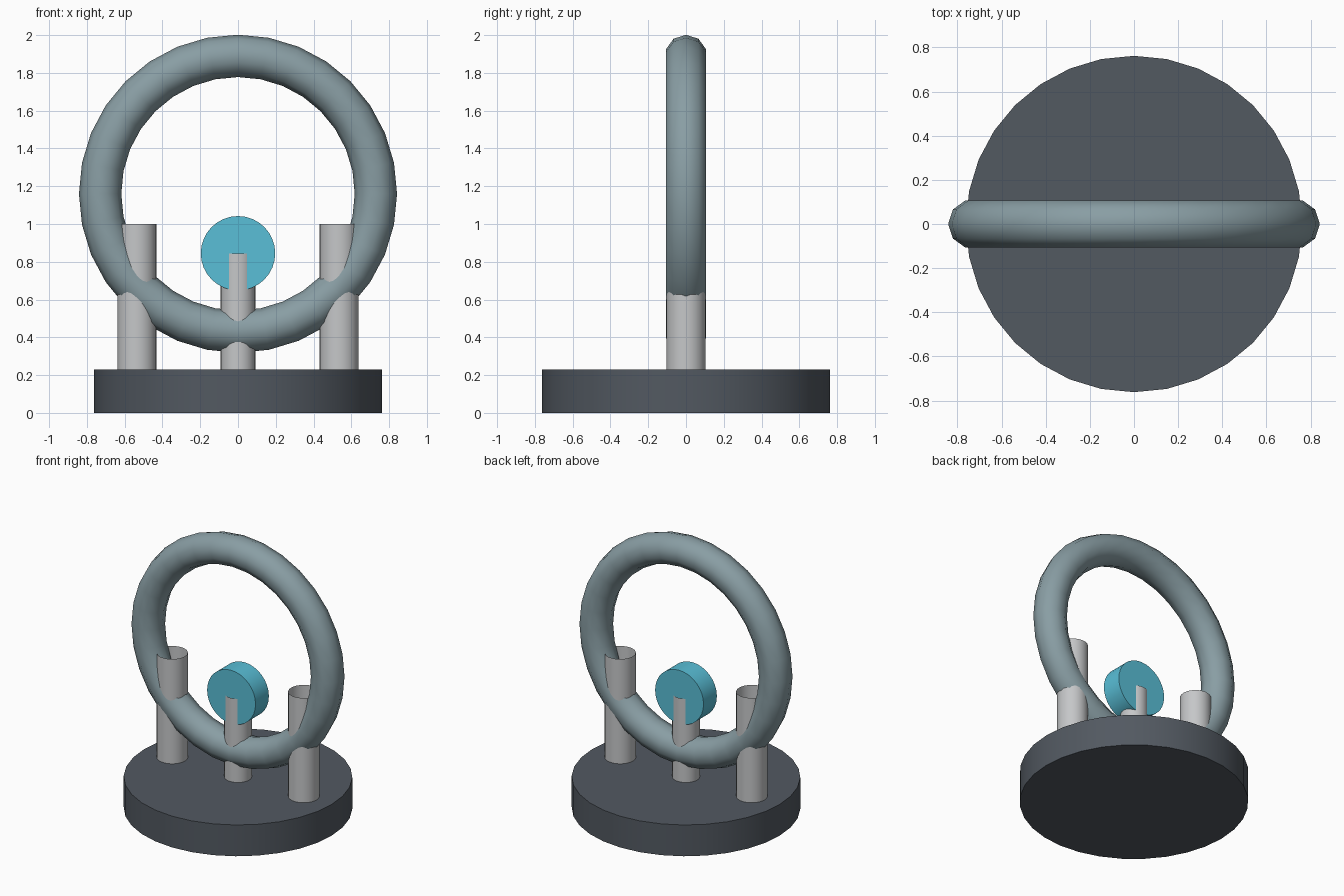
import bpy, math

cube = bpy.data.objects.get("Cube")
if cube:
    bpy.data.objects.remove(cube, do_unlink=True)


def material(name, color):
    m = bpy.data.materials.new(name)
    m.use_nodes = True
    m.diffuse_color = (*color, 1)
    m.node_tree.nodes["Principled BSDF"].inputs["Base Color"].default_value = (*color, 1)
    return m


slate = material("dark slate", (0.085, 0.10, 0.12))
steel = material("blue grey", (0.25, 0.34, 0.37))
silver = material("light grey", (0.56, 0.57, 0.58))
cyan = material("cyan", (0.10, 0.52, 0.68))


def finish(name, mat):
    obj = bpy.context.object
    obj.name = name
    obj.data.materials.append(mat)
    bpy.ops.object.shade_smooth_by_angle(angle=math.radians(40))


def cylinder(name, mat, radius, depth, center, sides=32, rot=(0, 0, 0), fill='NGON'):
    bpy.ops.mesh.primitive_cylinder_add(vertices=sides, radius=radius, depth=depth,
                                        location=center, rotation=rot, end_fill_type=fill)
    finish(name, mat)


def post(name, radius, x, top, bottom=0.23):
    # open-ended tube standing on the base
    cylinder(name, silver, radius, top - bottom, (x, 0, (top + bottom) / 2),
             sides=24, fill='NOTHING')


upright = (math.pi / 2, 0, 0)

# Round base
cylinder("base", slate, 0.762, 0.23, (0, 0, 0.115))

# Upright ring
bpy.ops.mesh.primitive_torus_add(location=(0, 0, 1.16), rotation=upright, major_radius=0.73,
                                 minor_radius=0.112, major_segments=32, minor_segments=10)
finish("ring", steel)

# Side posts and the centre post
for side, x in (("left", 0.535), ("right", -0.535)):
    post(side + "_post", 0.104, x, 1.0)
post("centre_post", 0.092, 0, 0.845)

# Disc on the centre post
cylinder("disc", cyan, 0.197, 0.155, (0, 0, 0.845), rot=upright)
